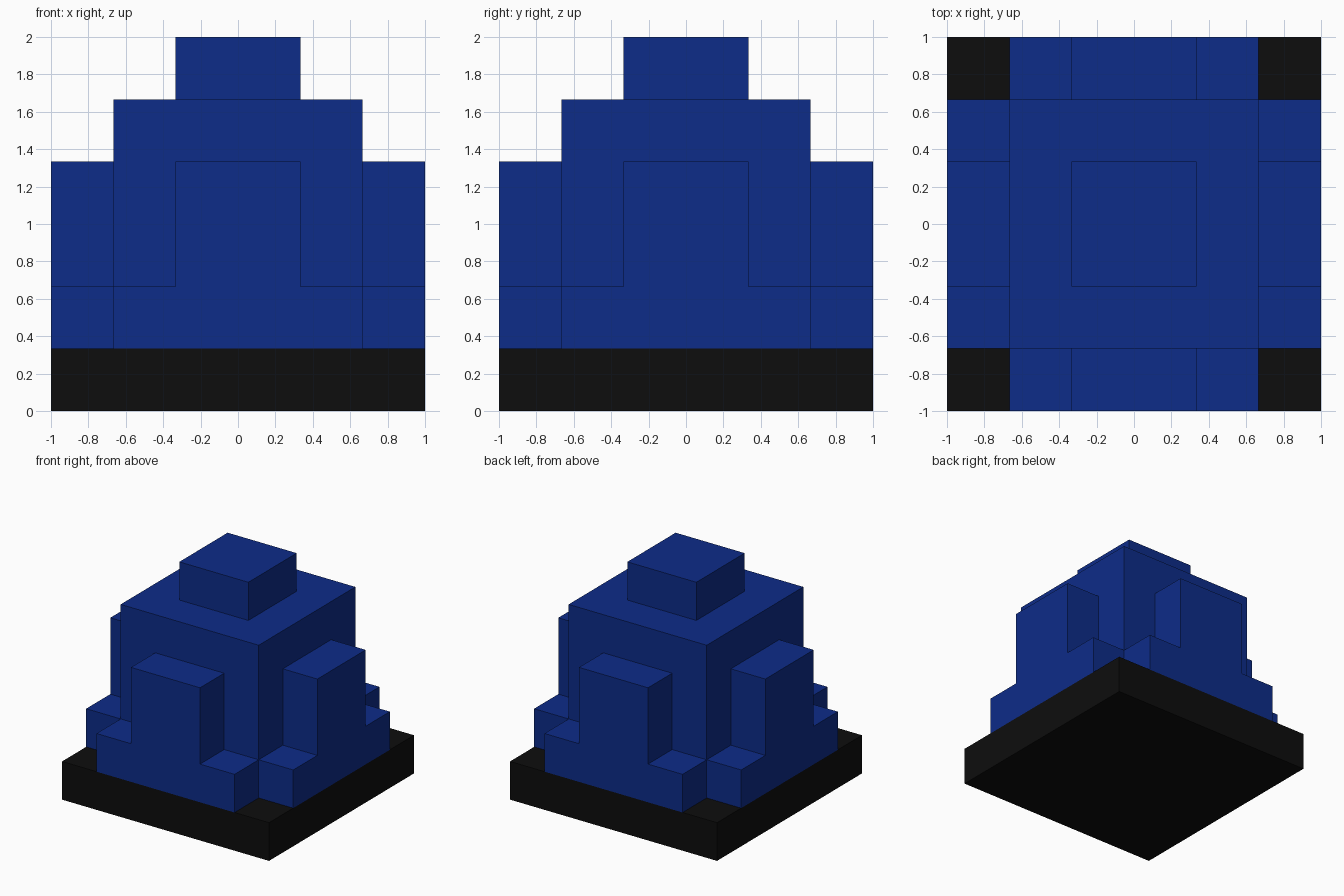
import bpy
import bmesh
import math
from mathutils import Matrix, Vector

if "Cube" in bpy.data.objects:
    bpy.data.objects.remove(bpy.data.objects["Cube"])

U = 1 / 3  # block module


def material(name, color):
    m = bpy.data.materials.new(name)
    m.diffuse_color = (*color, 1)
    m.use_nodes = True
    m.node_tree.nodes["Principled BSDF"].inputs["Base Color"].default_value = m.diffuse_color
    return m


blue = material("deep_blue", (0.004, 0.025, 0.25))
black = material("black", (0.004, 0.004, 0.004))


def finish(name, bm, mat):
    bmesh.ops.recalc_face_normals(bm, faces=bm.faces)
    mesh = bpy.data.meshes.new(name)
    bm.to_mesh(mesh)
    bm.free()
    mesh.materials.append(mat)
    obj = bpy.data.objects.new(name, mesh)
    bpy.context.collection.objects.link(obj)
    return obj


def block(name, half, z0, z1, mat):
    """Square block centred on the z axis."""
    bm = bmesh.new()
    bmesh.ops.create_cube(bm, size=1)
    bmesh.ops.scale(bm, vec=(2 * half, 2 * half, z1 - z0), verts=bm.verts)
    bmesh.ops.translate(bm, vec=(0, 0, (z0 + z1) / 2), verts=bm.verts)
    return finish(name, bm, mat)


def buttress(name, angle):
    """Stepped side profile extruded outward, then turned to its side."""
    half = [(2, 1), (2, 2), (1, 2), (1, 4)]
    profile = half + [(-x, z) for x, z in reversed(half)]
    bm = bmesh.new()
    face = bm.faces.new([bm.verts.new((x * U, -3 * U, z * U)) for x, z in profile])
    ext = bmesh.ops.extrude_face_region(bm, geom=[face], use_keep_orig=True)
    moved = [g for g in ext["geom"] if isinstance(g, bmesh.types.BMVert)]
    bmesh.ops.translate(bm, vec=Vector((0, U, 0)), verts=moved)
    bmesh.ops.transform(bm, matrix=Matrix.Rotation(angle, 4, 'Z'), verts=bm.verts)
    return finish(name, bm, blue)


# Plinth, main body and cap
block("base_plate", 3 * U, 0, U, black)
block("core", 2 * U, U, 5 * U, blue)
block("top_cap", U, 5 * U, 6 * U, blue)

# Four stepped buttresses around the core
for i, side in enumerate(("front", "right", "back", "left")):
    buttress(side + "_buttress", i * math.pi / 2)
